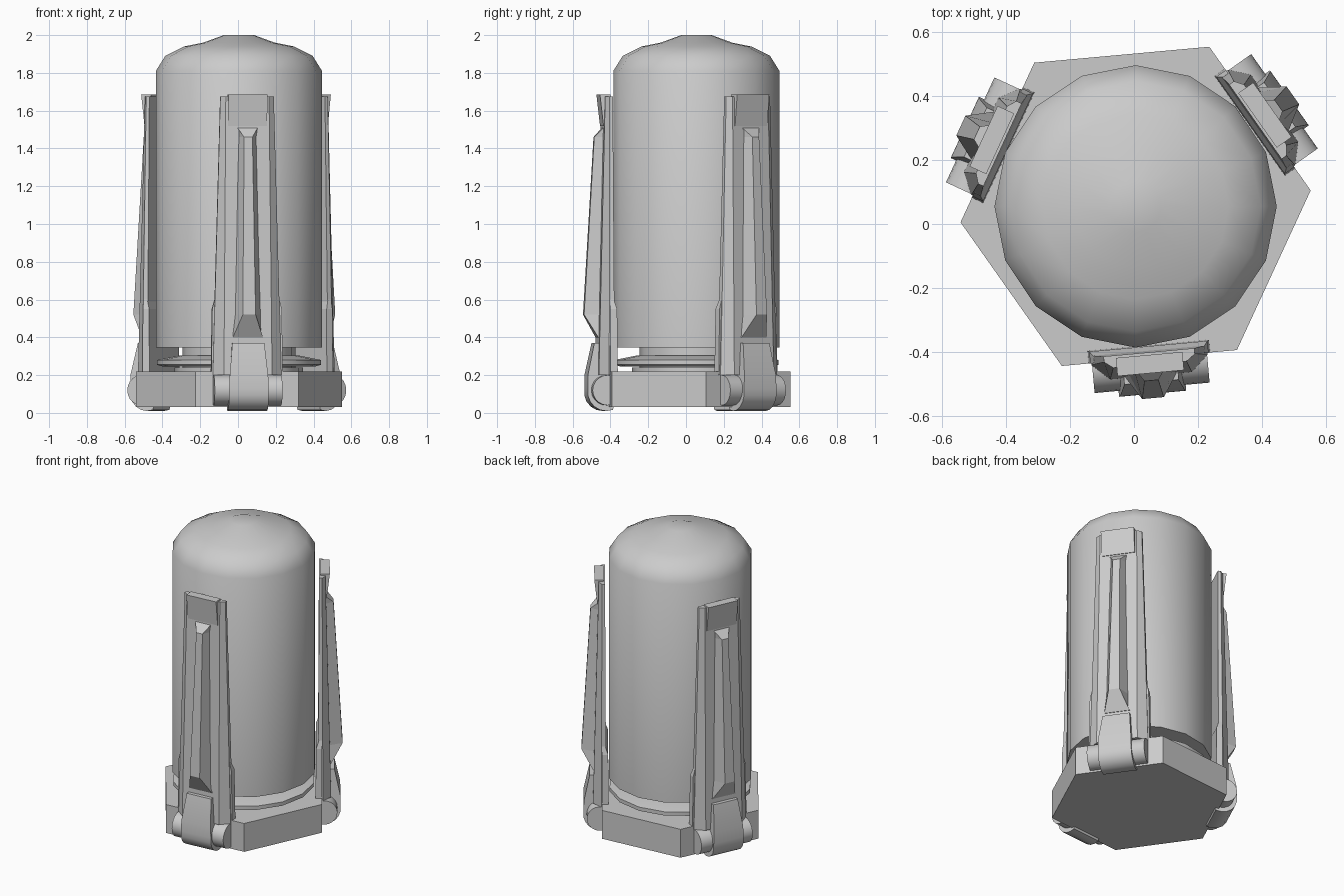
import bpy, bmesh, math
from mathutils import Matrix, Vector

cube = bpy.data.objects.get("Cube")
if cube:
    bpy.data.objects.remove(cube, do_unlink=True)

grey = bpy.data.materials.new("plain_grey")
grey.use_nodes = True
grey.diffuse_color = (0.6, 0.6, 0.6, 1)
grey.node_tree.nodes["Principled BSDF"].inputs["Base Color"].default_value = (0.6, 0.6, 0.6, 1)

AXIS = Vector((0.005, 0.055, 0))
TILT = math.radians(5.2)


def loft(name, rings, turn=0.0, smooth=None):
    """Skin a stack of equal-length point rings, cap both ends, turn about the axis."""
    bm = bmesh.new()
    loops = [[bm.verts.new(p) for p in ring] for ring in rings]
    n = len(loops[0])
    for a, b in zip(loops, loops[1:]):
        for i in range(n):
            j = (i + 1) % n
            bm.faces.new((a[i], a[j], b[j], b[i]))
    bm.faces.new(loops[0][::-1])
    bm.faces.new(loops[-1])
    bmesh.ops.recalc_face_normals(bm, faces=bm.faces)
    bm.transform(Matrix.Translation(AXIS) @ Matrix.Rotation(turn, 4, "Z"))
    mesh = bpy.data.meshes.new(name)
    bm.to_mesh(mesh)
    bm.free()
    mesh.materials.append(grey)
    obj = bpy.data.objects.new(name, mesh)
    bpy.context.collection.objects.link(obj)
    if smooth:
        bpy.ops.object.select_all(action="DESELECT")
        obj.select_set(True)
        bpy.context.view_layer.objects.active = obj
        bpy.ops.object.shade_smooth_by_angle(angle=math.radians(smooth))
    return obj


def lathe(name, profile, sides, turn=0.0, smooth=None):
    rings = [[(r * math.cos(math.tau * i / sides), r * math.sin(math.tau * i / sides), z)
              for i in range(sides)] for r, z in profile]
    return loft(name, rings, turn, smooth)


def mirrored(z, half):
    """Horizontal ring from (half width, radial distance) points, mirrored left to right."""
    return [(u, -r, z) for u, r in half] + [(-u, -r, z) for u, r in reversed(half)]


# Canister body with domed top
lathe("canister_body", [(0.44, 0.345), (0.44, 1.81), (0.39, 1.89), (0.29, 1.94),
                        (0.19, 1.96), (0.08, 2.0)], 16, 0, 40)

# Neck and flange under the body
lathe("neck", [(0.34, 0.21), (0.34, 0.24), (0.3, 0.24), (0.3, 0.35)], 16, 0, 30)
lathe("flange", [(0.4, 0.245), (0.435, 0.255), (0.435, 0.28), (0.31, 0.305)], 16, 0, 30)

# Hexagonal base
lathe("hexagon_base", [(0.548, 0.03), (0.548, 0.22)], 6, TILT)


def leg(tag, turn):
    # Tapered main plate with bevelled long edges
    loft(tag + "_leg_plate", [
        mirrored(0.2, [(0.182, 0.45), (0.182, 0.48), (0.128, 0.53)]),
        mirrored(1.675, [(0.142, 0.457), (0.142, 0.475), (0.115, 0.495)])], turn)

    # Thicker backing at the foot of the plate
    loft(tag + "_leg_backing", [
        mirrored(0.2, [(0.19, 0.435), (0.19, 0.475)]),
        mirrored(0.55, [(0.185, 0.438), (0.185, 0.475)]),
        mirrored(0.6, [(0.172, 0.455), (0.172, 0.475)])], turn)

    # Block at the top of the plate
    loft(tag + "_leg_top_block", [
        mirrored(1.52, [(0.104, 0.465), (0.104, 0.503)]),
        mirrored(1.685, [(0.104, 0.465), (0.104, 0.522)])], turn)

    # Raised rib with sloping ends
    loft(tag + "_leg_rib", [
        mirrored(0.4, [(0.08, 0.5), (0.08, 0.529)]),
        mirrored(0.52, [(0.076, 0.5), (0.034, 0.6)]),
        mirrored(1.46, [(0.056, 0.48), (0.022, 0.545)]),
        mirrored(1.51, [(0.054, 0.48), (0.054, 0.498)])], turn)

    # Hinge pin
    pin = [(0.488 + 0.08 * math.cos(math.tau * i / 20), 0.12 + 0.08 * math.sin(math.tau * i / 20))
           for i in range(20)]
    loft(tag + "_hinge_pin", [[(u, -r, z) for r, z in pin] for u in (-0.18, 0.18)], turn, 30)

    # Clip curling around the pin
    curl = [(0.488 + 0.1 * math.cos(a), 0.11 + 0.1 * math.sin(a))
            for a in (math.radians(10 - 20 * i) for i in range(7))]
    outline = [(0.47, 0.37), (0.55, 0.37), (0.586, 0.2)] + curl + [(0.45, 0.03)]
    loft(tag + "_hinge_clip", [
        [(s * (0.105 - 0.1 * max(0, z - 0.17)), -r, z) for r, z in outline]
        for s in (-1, 1)], turn, 30)


for k, tag in enumerate(("front", "left", "right")):
    leg(tag, TILT + k * math.tau / 3)
